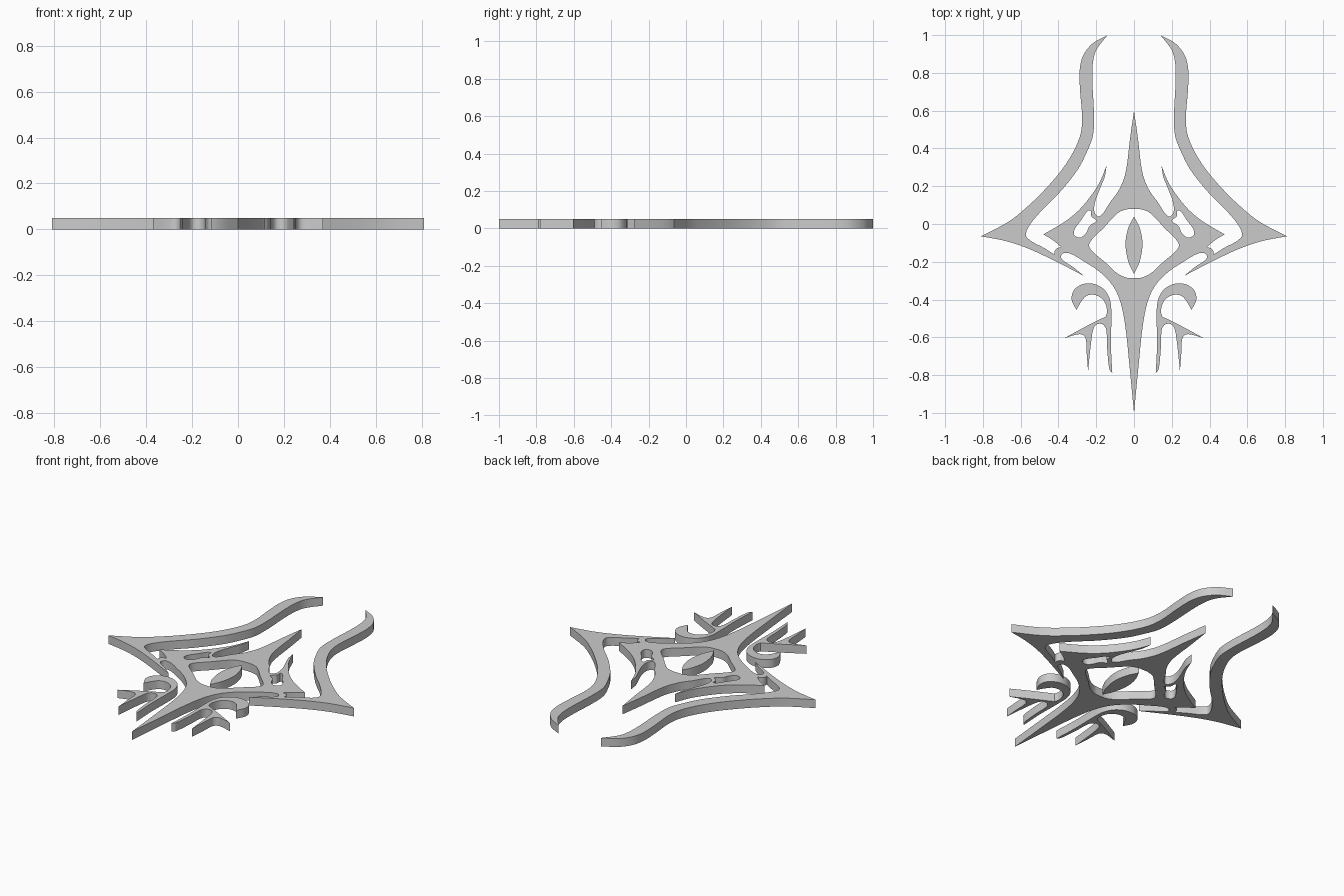
import bpy
import bmesh
from mathutils import Vector

THICKNESS = 0.05
STEPS = 7

if "Cube" in bpy.data.objects:
    bpy.data.objects.remove(bpy.data.objects["Cube"], do_unlink=True)

grey = bpy.data.materials.new("plain grey")
grey.use_nodes = True
grey.diffuse_color = (0.6, 0.6, 0.6, 1)
grey.node_tree.nodes["Principled BSDF"].inputs["Base Color"].default_value = grey.diffuse_color


def smooth_arc(points):
    """Sample a smooth curve through the points, leaving out the last one."""
    pts = [Vector(p) for p in points]
    last = len(pts) - 1
    knots = [0.0]
    for a, b in zip(pts, pts[1:]):
        knots.append(knots[-1] + (b - a).length)

    def slope(i):
        lo, hi = max(i - 1, 0), min(i + 1, last)
        return (pts[hi] - pts[lo]) / (knots[hi] - knots[lo])

    if last == 1:
        return [pts[0]]
    samples = []
    for i in range(last):
        a, b = pts[i], pts[i + 1]
        span = knots[i + 1] - knots[i]
        for s in range(STEPS):
            t = s / STEPS
            u = 1 - t
            samples.append(a * (u * u * (1 + 2 * t)) + b * (t * t * (3 - 2 * t))
                           + slope(i) * (span * t * u * u) - slope(i + 1) * (span * t * t * u))
    return samples


def outline(*arcs):
    """Join smooth arcs end to end; the joints stay sharp."""
    return [p for arc in arcs for p in smooth_arc(arc)]


def flipped(loop):
    return [Vector((-p.x, p.y)) for p in reversed(loop)]


def symmetric(*arcs):
    """Close a right-hand outline that starts and ends on the centre line."""
    half = outline(*arcs) + [Vector(arcs[-1][-1])]
    return half + flipped(half[1:-1])


def plate(name, loops):
    """Fill the outlines, cutting the inner ones as holes, and give thickness."""
    curve = bpy.data.curves.new(name, "CURVE")
    curve.dimensions = "2D"
    curve.fill_mode = "BOTH"
    curve.extrude = THICKNESS / 2
    for loop in loops:
        spline = curve.splines.new("POLY")
        spline.points.add(len(loop) - 1)
        for point, p in zip(spline.points, loop):
            point.co = (p.x, p.y, 0, 1)
        spline.use_cyclic_u = True
    obj = bpy.data.objects.new(name, curve)
    bpy.context.collection.objects.link(obj)
    bpy.ops.object.select_all(action="DESELECT")
    obj.select_set(True)
    bpy.context.view_layer.objects.active = obj
    bpy.ops.object.convert(target="MESH")
    obj = bpy.context.object
    obj.name = name

    # Weld the caps to the walls and rest the plate on the ground
    bm = bmesh.new()
    bm.from_mesh(obj.data)
    bmesh.ops.remove_doubles(bm, verts=bm.verts, dist=0.0003)
    bmesh.ops.translate(bm, verts=bm.verts, vec=(0, 0, THICKNESS / 2))
    bmesh.ops.recalc_face_normals(bm, faces=bm.faces)
    bm.to_mesh(obj.data)
    bm.free()
    obj.data.materials.clear()
    obj.data.materials.append(grey)
    bpy.ops.object.shade_smooth_by_angle()
    return obj


# Central body: spike, horn, side point, link, wing, blade and lower spike
spike_edge = [(0, .6), (.02, .46), (.045, .27), (.08, .18), (.13, .11), (.165, .055), (.19, .04),
              (.21, .065), (.205, .12), (.175, .2), (.155, .25), (.145, .31)]
horn_edge = [(.145, .31), (.18, .225), (.22, .16), (.29, .075), (.37, .01), (.48, -.055)]
point_underside = [(.48, -.055), (.43, -.085), (.385, -.122)]
link_edge = [(.385, -.122), (.41, -.13), (.42, -.145), (.42, -.162)]
wing_inside = [(.42, -.162), (.48, -.125), (.545, -.09), (.572, -.06), (.555, -.01), (.49, .07),
               (.4, .16), (.3, .285), (.25, .38), (.217, .47), (.212, .58), (.22, .75),
               (.218, .85), (.2, .92), (.14, 1)]
wing_outside = [(.14, 1), (.22, .955), (.27, .89), (.288, .81), (.285, .7), (.275, .57), (.282, .48),
                (.32, .385), (.38, .29), (.46, .195), (.55, .105), (.66, .015), (.81, -.065)]
blade_underside = [(.81, -.065), (.68, -.09), (.56, -.13), (.42, -.195), (.265, -.275)]
slot_edge = [(.265, -.275), (.32, -.23), (.375, -.193), (.387, -.172), (.37, -.153), (.33, -.16),
             (.27, -.195), (.18, -.255), (.11, -.33), (.07, -.42), (.045, -.55), (.025, -.74), (0, -1)]
body_loop = symmetric(spike_edge, horn_edge, point_underside, link_edge,
                      wing_inside, wing_outside, blade_underside, slot_edge)

# Openings in the body
eye_opening = symmetric([(0, .08), (.03, .079), (.075, .065), (.115, .03), (.16, -.02), (.225, -.085),
                         (.238, -.115), (.22, -.145), (.15, -.205), (.09, -.26), (.04, -.284), (0, -.287)])
side_opening = outline([(.228, .072), (.246, .068), (.28, .02), (.315, -.03), (.315, -.06), (.285, -.072),
                        (.255, -.05), (.235, -.01), (.2, .015), (.21, .028), (.226, .04), (.228, .072)])
plate("body", [body_loop, eye_opening, side_opening, flipped(side_opening)])

# Pupil
plate("pupil", [symmetric([(0, .04), (.03, -.02), (.045, -.105), (.03, -.2), (0, -.265)])])

# Curled hooks with forked barbs
hook = outline(
    [(.305, -.455), (.33, -.4), (.318, -.35), (.27, -.318), (.21, -.318), (.155, -.35), (.125, -.41),
     (.12, -.5), (.122, -.64), (.115, -.79)],
    [(.115, -.79), (.13, -.77), (.142, -.66), (.147, -.56), (.165, -.532), (.195, -.53), (.215, -.555),
     (.23, -.65), (.243, -.78)],
    [(.243, -.78), (.25, -.69), (.256, -.605), (.275, -.585), (.31, -.587), (.37, -.605)],
    [(.37, -.605), (.26, -.545), (.15, -.49)],
    [(.15, -.49), (.143, -.465), (.15, -.425), (.17, -.395), (.21, -.375), (.25, -.38), (.275, -.405),
     (.305, -.455)])
for side, loop in (("left", hook), ("right", flipped(hook))):
    plate(side + "_hook", [loop])
